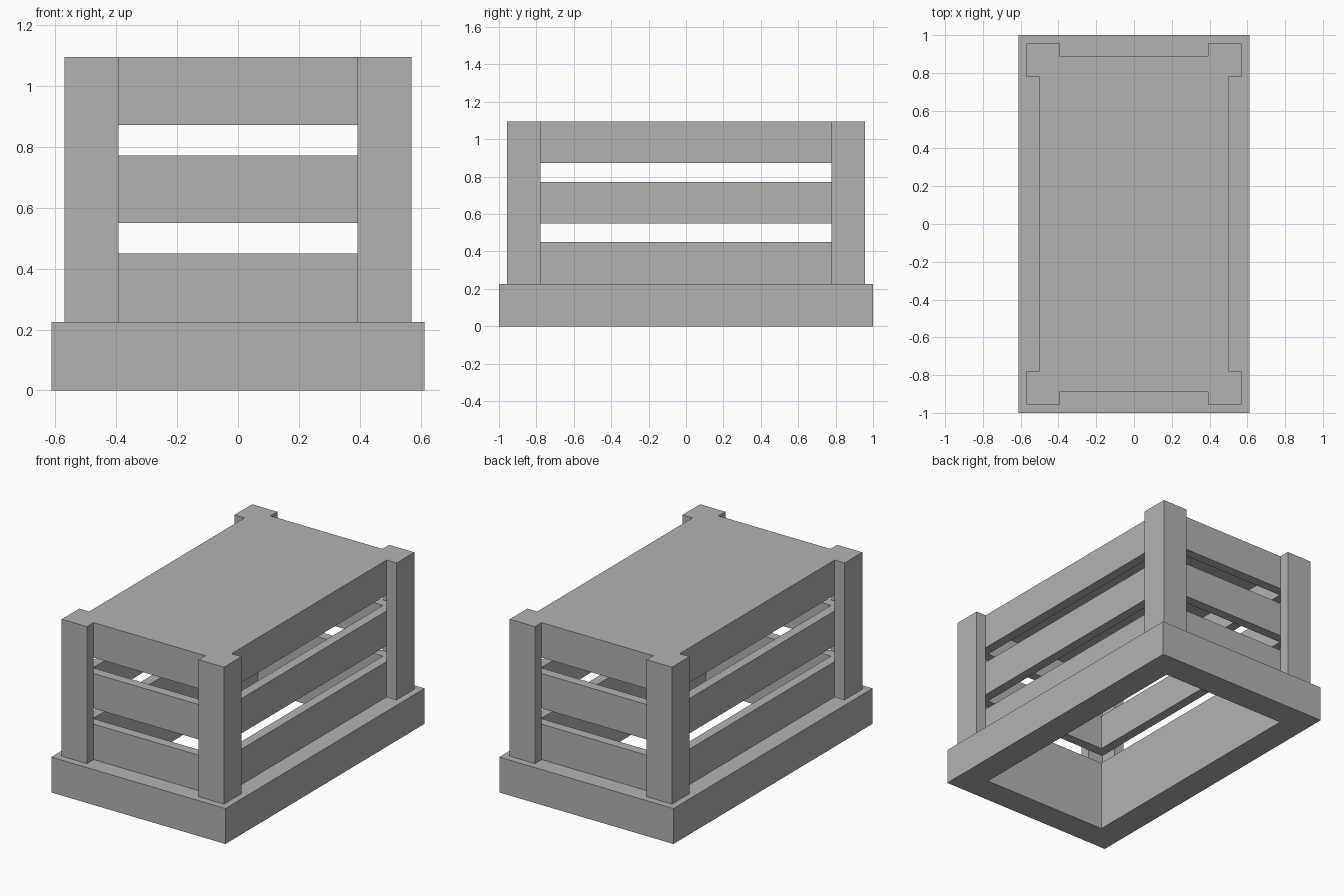
import bpy
import bmesh

cube = bpy.data.objects.get("Cube")
if cube:
    bpy.data.objects.remove(cube, do_unlink=True)

# One plain grey for the whole crate
GREY = (0.45, 0.45, 0.45, 1.0)
grey = bpy.data.materials.new("plain_grey")
grey.use_nodes = True
grey.diffuse_color = GREY
grey.node_tree.nodes["Principled BSDF"].inputs["Base Color"].default_value = GREY

# Shared half sizes (x, y)
BASE = (0.612, 1.0)
SLAT = (0.50, 0.888)
INNER = (0.44, 0.827)
POST_OUT = (0.57, 0.956)
POST_IN = (0.393, 0.778)

# Heights
BASE_TOP = 0.225
TOP = 1.095
LID = 0.06


def finish(bm, name):
    bmesh.ops.recalc_face_normals(bm, faces=bm.faces)
    mesh = bpy.data.meshes.new(name)
    bm.to_mesh(mesh)
    bm.free()
    mesh.materials.append(grey)
    obj = bpy.data.objects.new(name, mesh)
    bpy.context.collection.objects.link(obj)
    return obj


def loop(bm, half, z):
    hx, hy = half
    return [bm.verts.new((sx * hx, sy * hy, z))
            for sx, sy in ((-1, -1), (1, -1), (1, 1), (-1, 1))]


def bridge(bm, a, b):
    for i in range(4):
        j = (i + 1) % 4
        bm.faces.new((a[i], a[j], b[j], b[i]))


def frame(name, outer, z0, z1, lid=0.0):
    """Rectangular frame of boards; a lid closes its top."""
    bm = bmesh.new()
    out_low, out_high = loop(bm, outer, z0), loop(bm, outer, z1)
    in_low, in_high = loop(bm, INNER, z0), loop(bm, INNER, z1 - lid)
    bridge(bm, out_low, out_high)
    bridge(bm, in_low, in_high)
    bridge(bm, out_low, in_low)
    if lid:
        bm.faces.new(out_high)
        bm.faces.new(in_high)
    else:
        bridge(bm, out_high, in_high)
    return finish(bm, name)


def corner_post(name, sx, sy):
    """L-shaped post wrapped around the outside of a corner."""
    (ox, oy), (ix, iy), (mx, my) = POST_OUT, POST_IN, SLAT
    profile = [(ox, oy), (ix, oy), (ix, my), (mx, my), (mx, iy), (ox, iy)]
    bm = bmesh.new()
    face = bm.faces.new([bm.verts.new((sx * x, sy * y, BASE_TOP))
                         for x, y in profile])
    grown = bmesh.ops.extrude_face_region(bm, geom=[face], use_keep_orig=True)
    top = [v for v in grown["geom"] if isinstance(v, bmesh.types.BMVert)]
    bmesh.ops.translate(bm, verts=top, vec=(0, 0, TOP - BASE_TOP))
    return finish(bm, name)


# Base rim and the three tiers of boards
frame("base_frame", BASE, 0.0, BASE_TOP)
frame("lower_slats", SLAT, BASE_TOP, 0.45)
frame("middle_slats", SLAT, 0.55, 0.772)
frame("top_slats_and_lid", SLAT, 0.873, TOP, LID)

# Corner posts
for side, sx in (("left", 1), ("right", -1)):
    for end, sy in (("front", -1), ("back", 1)):
        corner_post(f"{end}_{side}_post", sx, sy)
